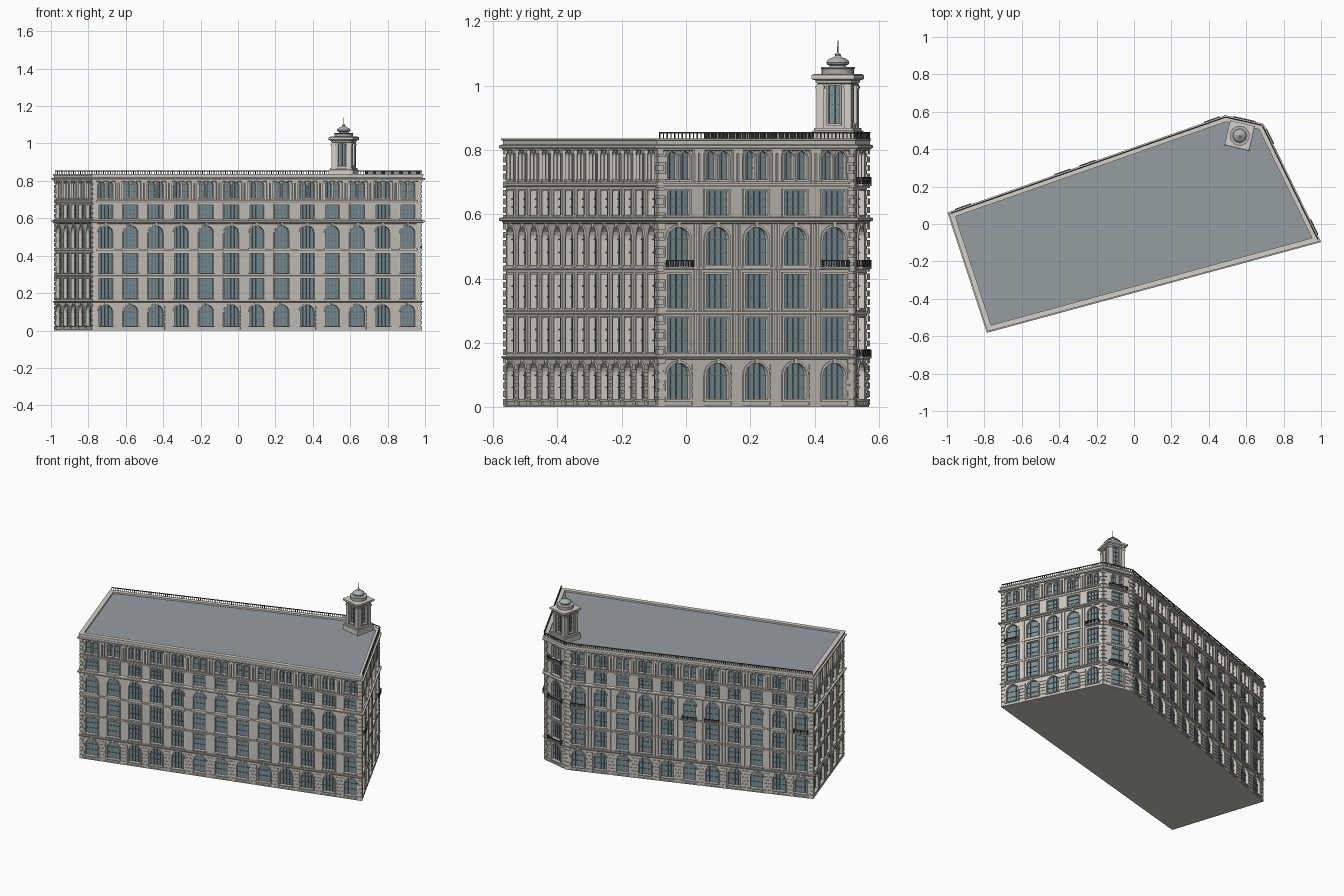
import bpy, bmesh
from math import cos, sin, pi, radians
from mathutils import Vector

if "Cube" in bpy.data.objects:
    bpy.data.objects.remove(bpy.data.objects["Cube"])

COL = {"stone": (.60, .56, .51, 1), "trim": (.66, .63, .57, 1), "glass": (.20, .29, .32, 1),
       "bars": (.14, .19, .21, 1), "roof": (.30, .34, .36, 1), "iron": (.07, .07, .07, 1),
       "dome": (.42, .45, .43, 1)}
MATS = {}
for key, c in COL.items():
    MATS[key] = bpy.data.materials.new(key)
    MATS[key].diffuse_color = c
PARTS = {}          # part name -> (bmesh, material key)


def part(name, mat):
    return PARTS.setdefault(name, (bmesh.new(), mat))[0]


def face(bm, pts):
    bm.faces.new([bm.verts.new(p) for p in pts])


class Facade:
    """Wall plane with coordinates u (along), z (up), d (outward)."""
    def __init__(self, p, q, bays=1, tag=""):
        self.p = Vector((*p, 0))
        v = Vector((*q, 0)) - self.p
        self.len, self.dir = v.length, v.normalized()
        self.n = Vector((self.dir.y, -self.dir.x, 0))
        self.bays, self.bay, self.tag = bays, self.len / bays, tag

    def pt(self, u, z, d=0):
        return self.p + self.dir * u + self.n * d + Vector((0, 0, z))

    def box(self, bm, u0, u1, z0, z1, d0, d1):
        a = [self.pt(u, z, d1) for u, z in ((u0, z0), (u1, z0), (u1, z1), (u0, z1))]
        b = [self.pt(u, z, d0) for u, z in ((u0, z0), (u1, z0), (u1, z1), (u0, z1))]
        face(bm, a)
        for i in range(4):
            j = (i + 1) % 4
            face(bm, [a[j], a[i], b[i], b[j]])

    def cell(self, u0, u1, z0, z1, w0, w1, s, h, arch, rows=3, depth=.014, t=.007, e=.005):
        """Wall patch with a recessed window, raised surround and glazing bars."""
        wall, trim = part(self.tag + "walls", "stone"), part(self.tag + "window_surrounds", "trim")
        r, c = (w1 - w0) / 2, (w0 + w1) / 2
        if arch:
            ang = [pi * i / 10 for i in range(11)]
            top = [(c - r * cos(a), h - r + r * sin(a)) for a in ang]
            out = [(c - (r + t) * cos(a), h - r + (r + t) * sin(a)) for a in ang]
        else:
            top, out = [(w0, h), (w1, h)], [(w0 - t, h + t), (w1 + t, h + t)]

        def quad(bm, pts):
            face(bm, [self.pt(*p) for p in pts])
        quad(wall, [(u0, z0), (w0, z0), (w0, z1), (u0, z1)])
        quad(wall, [(w1, z0), (u1, z0), (u1, z1), (w1, z1)])
        quad(wall, [(w0, z0), (w1, z0), (w1, s), (w0, s)])
        for a, b in zip(top, top[1:]):
            quad(wall, [a, b, (b[0], z1), (a[0], z1)][::1])
        inner = [(w0, s)] + top + [(w1, s)]
        outer = [(w0 - t, s)] + out + [(w1 + t, s)]
        for i in range(len(inner) - 1):
            p, q, P, Q = inner[i], inner[i + 1], outer[i], outer[i + 1]
            quad(trim, [(*p, -depth), (*q, -depth), (*q, e), (*p, e)])
            quad(trim, [(*p, e), (*q, e), (*Q, e), (*P, e)])
            quad(trim, [(*P, e), (*Q, e), (*Q, 0), (*P, 0)])
        face(part(self.tag + "window_glass", "glass"), [self.pt(*p, -depth) for p in inner[::-1]])
        self.box(trim, w0 - t, w1 + t, s - .007, s, -depth, .008)
        bars, b = part(self.tag + "glazing_bars", "bars"), .0015
        cols = 3 if r > .03 else 1
        for i in range(1, cols + 1):
            u = w0 + (w1 - w0) * i / (cols + 1)
            self.box(bars, u - b, u + b, s, h - (r * .14 if arch and u != c else 0), -depth, -depth + .004)
        for i in range(1, rows):
            z = s + (h - s - (r if arch else 0)) * i / (rows - (1 if arch else 0))
            self.box(bars, w0, w1, z - b, z + b, -depth, -depth + .004)

    def railing(self, bm, u0, u1, z0, z1, d, step=.009):
        n = max(1, round((u1 - u0) / step))
        for i in range(n + 1):
            u = u0 + (u1 - u0) * i / n
            self.box(bm, u - .0015, u + .0015, z0, z1, d - .0015, d + .0015)
        self.box(bm, u0, u1, z1 - .004, z1, d - .003, d + .003)

    def balcony(self, bay, z, w=.088):
        c, iron = (bay + .5) * self.bay, part("balconies", "iron")
        self.box(part("balcony_slabs", "trim"), c - w / 2, c + w / 2, z - .006, z, 0, .022)
        self.railing(iron, c - w / 2, c + w / 2, z, z + .022, .02)
        for u in (c - w / 2, c + w / 2):
            self.box(iron, u - .002, u + .002, z + .018, z + .022, 0, .02)
            for k in range(3):
                self.box(iron, u - .0015, u + .0015, z, z + .02, .003 + k * .006, .006 + k * .006)


def offset(poly, o):
    res = []
    for i, p in enumerate(poly):
        a = (Vector(p) - Vector(poly[i - 1])).normalized()
        b = (Vector(poly[(i + 1) % len(poly)]) - Vector(p)).normalized()
        n1, n2 = Vector((a.y, -a.x)), Vector((b.y, -b.x))
        res.append(Vector(p) + (n1 + n2) * o / (1 + n1.dot(n2)))
    return res


def sweep(bm, poly, profile):
    """Mitred moulding: profile of (offset, z) run round a footprint."""
    rings = [[Vector((*p, z)) for p in offset(poly, o)] for o, z in profile]
    for a, b in zip(rings, rings[1:]):
        for i in range(len(poly)):
            j = (i + 1) % len(poly)
            face(bm, [a[i], a[j], b[j], b[i]])


def cap(bm, poly, o, z):
    face(bm, [(*p, z) for p in offset(poly, o)])


# Footprint, counter-clockwise from the front left corner
FOOT = [(-.775, -.56), (.975, -.085), (.68, .52), (.49, .563), (-.975, .05)]
sides = [Facade(FOOT[i], FOOT[(i + 1) % 5], n) for i, n in enumerate((13, 5, 1, 11, 5))]
FLOORS = [  # z0, z1, sill, head, arched
    (0, .155, .025, .138, True), (.155, .295, .172, .277, False), (.295, .43, .308, .412, False),
    (.43, .58, .442, .56, True), (.58, .69, .598, .672, False), (.69, .81, .708, .795, True)]

# Facades: windows, piers, rustication, quoins
for k, f in enumerate(sides):
    piers, rust = part("pilasters", "trim"), part("rusticated_courses", "stone")
    for b in range(f.bays):
        u0, u1 = b * f.bay, (b + 1) * f.bay
        c = (u0 + u1) / 2
        for i, (z0, z1, s, h, arch) in enumerate(FLOORS):
            if i == 5:
                f.cell(u0, c, z0, z1, c - .039, c - .006, s, h, True, t=.005)
                f.cell(c, u1, z0, z1, c + .006, c + .039, s, h, True, t=.005)
            else:
                f.cell(u0, u1, z0, z1, c - .039, c + .039, s, h, arch)
            if i in (0, 3):      # keystone
                f.box(piers, c - .005, c + .005, h - .002, h + .014, 0, .009)
        for j in range(6):
            z = .006 + j * .022
            for a, d in ((u0, c - .048), (c + .048, u1)):
                f.box(rust, a, d, z, z + .016, 0, .004)
        if b:
            for du in (-.009, .009):
                f.box(piers, u0 + du - .006, u0 + du + .006, .70, .80, 0, .011)
            f.box(piers, u0 - .018, u0 + .018, .788, .80, 0, .014)
            if k in (1, 3):
                for z0, z1 in ((.165, .288), (.30, .426), (.436, .572)):
                    for du in (-.009, .009):
                        f.box(piers, u0 + du - .004, u0 + du + .004, z0, z1, 0, .006)
    for j in range(31):
        w = .022 if j % 2 else .014
        z = .006 + j * .026
        for a, d in ((-.006, w), (f.len - w, f.len + .006)):
            f.box(part("quoins", "trim"), a, d, z, z + .019, 0, .007)

# String courses, main cornice and parapet
bands = part("string_courses", "trim")
sweep(bands, FOOT, [(0, 0), (.006, 0), (.006, .006), (0, .006)])
for z, o in ((.149, .011), (.288, .008), (.426, .008), (.685, .008)):
    sweep(bands, FOOT, [(0, z), (o * .6, z), (o, z + .005), (o, z + .01), (0, z + .01)])
sweep(part("middle_cornice", "trim"), FOOT,
      [(0, .57), (.008, .572), (.01, .578), (.018, .58), (.018, .588), (0, .592)])
sweep(part("parapet", "trim"), FOOT,
      [(0, .797), (.01, .8), (.01, .804), (.018, .806), (.018, .814), (.008, .817),
       (.008, .829), (.012, .83), (.012, .836), (-.016, .836), (-.016, .822)])
cap(part("roof", "roof"), FOOT, -.015, .826)
bm = part("underside", "stone")
cap(bm, FOOT, 0, 0)
bmesh.ops.reverse_faces(bm, faces=bm.faces[:])

# Roof railing on right, chamfer and back
for f in sides[1:4]:
    f.railing(part("roof_railing", "iron"), 0, f.len, .836, .855, .008, .013)

# Balconies
for b in (0, 4):
    sides[1].balcony(b, .436)
for z in (.158, .436, .694):
    sides[2].balcony(0, z, .12)
for b in (0, 5, 6, 10):
    sides[3].balcony(b, .436)

# Corner tower
CX, CY, ROT = .565, .472, radians(-13)


def square(h):
    return [(CX + h * (x * cos(ROT) - y * sin(ROT)), CY + h * (x * sin(ROT) + y * cos(ROT)))
            for x, y in ((-1, -1), (1, -1), (1, 1), (-1, 1))]


T = square(.05)
base = part("tower_mouldings", "trim")
sweep(base, T, [(.017, .826), (.017, .858), (.012, .86), (.012, .868), (0, .868)])
sweep(base, T, [(0, 1.005), (.006, 1.008), (.008, 1.016), (.018, 1.02), (.018, 1.032), (.012, 1.036)])
cap(base, T, .012, 1.036)
for i in range(4):
    f = Facade(T[i], T[(i + 1) % 4], 1, "tower_")
    c = f.len / 2
    f.cell(0, f.len, .866, 1.01, c - .018, c + .018, .882, 1.0, False, 4, .01, .005)
    for a in (-.004, f.len - .018):
        f.box(part("tower_corner_piers", "trim"), a, a + .022, .868, 1.005, 0, .005)
        f.box(part("tower_corner_piers", "trim"), a - .002, a + .024, .99, .998, 0, .008)

# Domed lantern with finial, turned
PROF = [(.05, 1.036), (.05, 1.052), (.053, 1.053), (.053, 1.057), (.028, 1.057), (.024, 1.062),
        (.033, 1.065), (.036, 1.071), (.033, 1.078), (.024, 1.084), (.013, 1.088), (.009, 1.093),
        (.01, 1.096), (.006, 1.1), (.002, 1.104), (.0015, 1.14)]
dome = part("tower_dome", "dome")
N = 28
rings = [[dome.verts.new((CX + r * cos(2 * pi * i / N), CY + r * sin(2 * pi * i / N), z)) for i in range(N)]
         for r, z in PROF]
for a, b in zip(rings, rings[1:]):
    for i in range(N):
        j = (i + 1) % N
        dome.faces.new((a[i], a[j], b[j], b[i]))
dome.faces.new(rings[-1])

# Turn every part into an object
for name, (bm, mat) in PARTS.items():
    if name != "tower_dome":
        bmesh.ops.remove_doubles(bm, verts=bm.verts[:], dist=1e-6)
    me = bpy.data.meshes.new(name)
    bm.to_mesh(me)
    bm.free()
    me.materials.append(MATS[mat])
    ob = bpy.data.objects.new(name, me)
    bpy.context.collection.objects.link(ob)
    if name == "tower_dome":
        bpy.context.view_layer.objects.active = ob
        ob.select_set(True)
        bpy.ops.object.shade_smooth_by_angle(angle=radians(35))

for m in bpy.data.materials:
    if m.users and not m.is_grease_pencil:
        m.use_nodes = True
        m.node_tree.nodes["Principled BSDF"].inputs["Base Color"].default_value = m.diffuse_color
